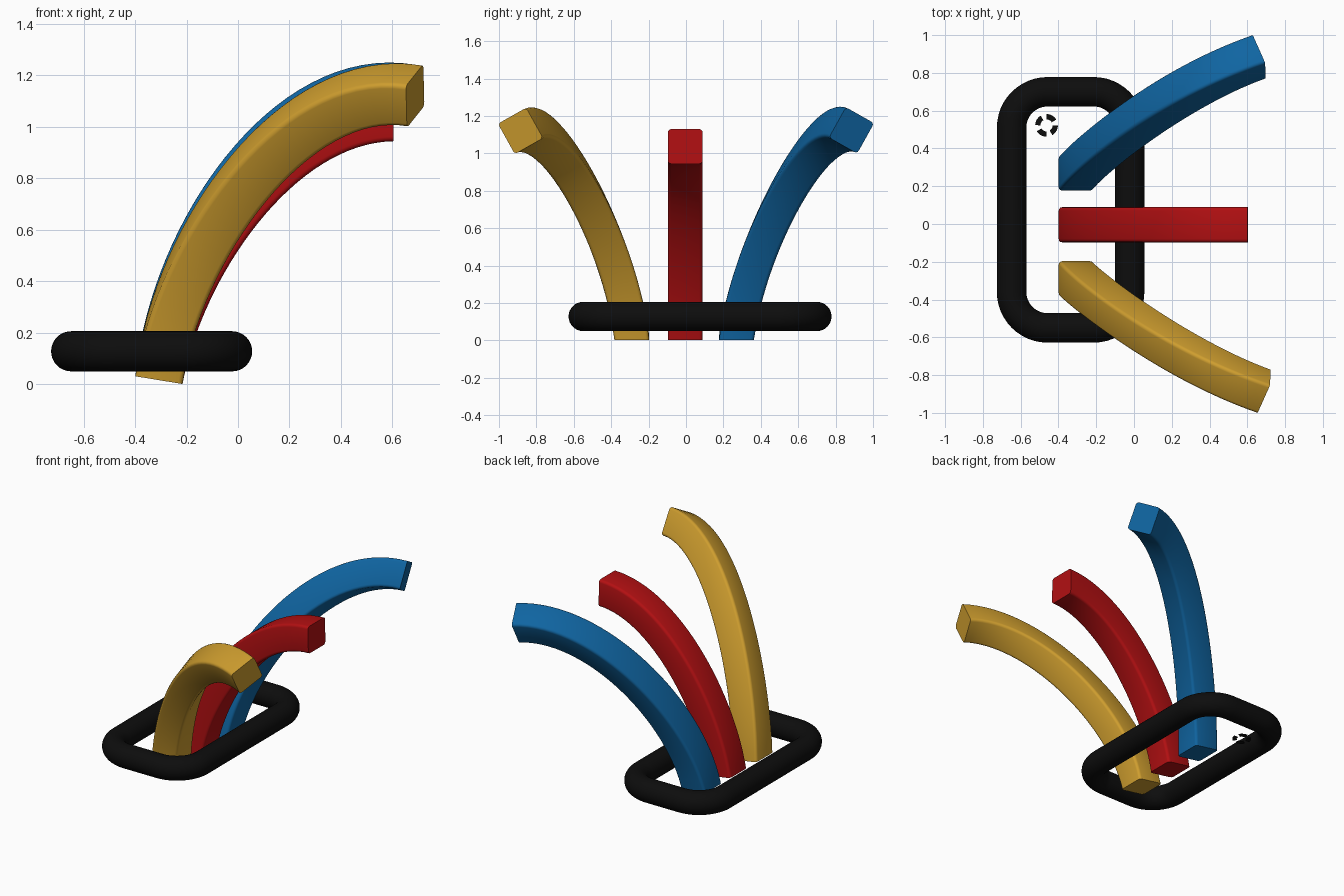
import bpy, bmesh, math
from mathutils import Vector

if "Cube" in bpy.data.objects:
    bpy.data.objects.remove(bpy.data.objects["Cube"])


def material(name, rgb):
    m = bpy.data.materials.new(name)
    m.diffuse_color = (*rgb, 1)
    m.use_nodes = True
    m.node_tree.nodes["Principled BSDF"].inputs["Base Color"].default_value = m.diffuse_color
    return m


BLACK = material("black", (0.004, 0.004, 0.004))
RED = material("red", (0.45, 0.005, 0.006))
YELLOW = material("golden yellow", (0.62, 0.34, 0.028))
BLUE = material("blue", (0.005, 0.13, 0.36))


def sweep(name, rings, mat, closed=False):
    """Skin a list of cross-section loops; cap the ends unless closed."""
    bm = bmesh.new()
    loops = [[bm.verts.new(p) for p in ring] for ring in rings]
    n = len(loops[0])
    pairs = list(zip(loops, loops[1:]))
    if closed:
        pairs.append((loops[-1], loops[0]))
    else:
        bm.faces.new(loops[0])
        bm.faces.new(loops[-1])
    for a, b in pairs:
        for i in range(n):
            j = (i + 1) % n
            bm.faces.new((a[i], a[j], b[j], b[i]))
    bmesh.ops.recalc_face_normals(bm, faces=bm.faces)
    me = bpy.data.meshes.new(name)
    bm.to_mesh(me)
    bm.free()
    me.materials.append(mat)
    ob = bpy.data.objects.new(name, me)
    bpy.context.collection.objects.link(ob)
    bpy.ops.object.select_all(action='DESELECT')
    ob.select_set(True)
    bpy.context.view_layer.objects.active = ob
    bpy.ops.object.shade_smooth_by_angle(angle=math.radians(40))
    return ob


# Square cross-section with softly rounded corners
HALF, SOFT = 0.093, 0.018
SECTION = []
for k in range(4):
    corner = math.pi / 4 + k * math.pi / 2
    cx = math.copysign(HALF - SOFT, math.cos(corner))
    cy = math.copysign(HALF - SOFT, math.sin(corner))
    for s in range(4):
        a = k * math.pi / 2 + s * math.pi / 6
        SECTION.append((cx + SOFT * math.cos(a), cy + SOFT * math.sin(a)))


def curved_bar(name, pts, tip_up, mat, steps=32):
    """Square bar along a cubic curve, its outer side turning up at the tip."""
    p0, p1, p2, p3 = map(Vector, pts)
    base_up, tip_up = Vector((-0.98, 0, 0.16)), Vector(tip_up)
    rings = []
    for i in range(steps + 1):
        t = i / steps
        s = 1 - t
        c = s**3 * p0 + 3 * s * s * t * p1 + 3 * s * t * t * p2 + t**3 * p3
        d = s * s * (p1 - p0) + 2 * s * t * (p2 - p1) + t * t * (p3 - p2)
        if i == 0:
            d = Vector((0.16, 0, 0.98))
        d.normalize()
        up = base_up.lerp(tip_up, t)
        up = (up - up.dot(d) * d).normalized()
        side = d.cross(up)
        rings.append([c + side * x + up * y for x, y in SECTION])
    return sweep(name, rings, mat)


# Three bars fanning out from the base
curved_bar("middle_bar", [(-0.307, -0.004, 0.016), (-0.23, -0.004, 0.45),
                          (0.15, -0.004, 1.03), (0.603, -0.004, 1.037)], (0, 0, 1), RED)
curved_bar("front_bar", [(-0.307, -0.29, 0.016), (-0.24, -0.36, 0.55),
                         (0.22, -0.72, 1.2), (0.688, -0.885, 1.12)], (-0.06, -0.47, 0.88), YELLOW)
curved_bar("back_bar", [(-0.307, 0.27, 0.016), (-0.245, 0.35, 0.55),
                        (0.19, 0.72, 1.205), (0.662, 0.885, 1.123)], (-0.06, 0.47, 0.88), BLUE)

# Rounded rectangular tube around the foot of the bars
TUBE, BEND = 0.078, 0.19
X0, X1, Y0, Y1, Z = -0.648, -0.023, -0.55, 0.70, 0.128
rings = []
for k, (cx, cy) in enumerate([(X1 - BEND, Y1 - BEND), (X0 + BEND, Y1 - BEND),
                              (X0 + BEND, Y0 + BEND), (X1 - BEND, Y0 + BEND)]):
    for s in range(13):
        a = k * math.pi / 2 + s * math.pi / 24
        out = Vector((math.cos(a), math.sin(a), 0))
        c = Vector((cx, cy, Z)) + out * BEND
        rings.append([c + out * TUBE * math.cos(b) + Vector((0, 0, TUBE * math.sin(b)))
                      for b in [j * math.tau / 32 for j in range(32)]])
sweep("base_tube", rings, BLACK, closed=True)

# Small broken ring: four thin flat arcs
for k in range(4):
    rings = []
    for s in range(9):
        a = math.radians(60 + 90 * k - 29 + 58 * s / 8)
        rings.append([Vector((-0.463 + r * math.cos(a), 0.522 + r * math.sin(a), z))
                      for r, z in [(0.032, 0.066), (0.06, 0.066), (0.06, 0.072), (0.032, 0.072)]])
    sweep(f"ring_arc_{k + 1}", rings, BLACK)
